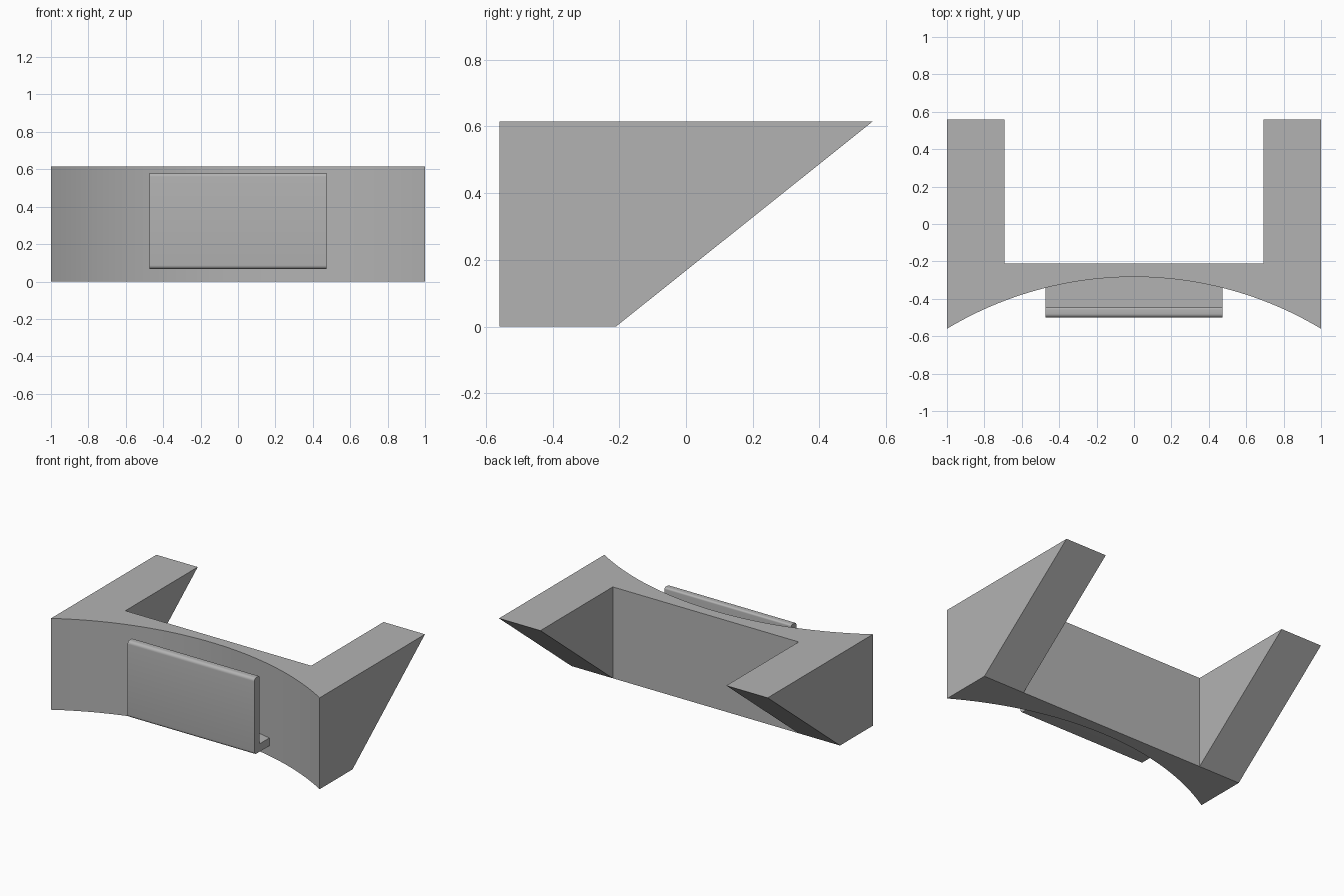
import bpy, bmesh, math
from mathutils import Vector

cube = bpy.data.objects.get("Cube")
if cube:
    bpy.data.objects.remove(cube)

grey = bpy.data.materials.new("plain_grey")
grey.use_nodes = True
colour = (0.45, 0.45, 0.45, 1)
grey.diffuse_color = colour
grey.node_tree.nodes["Principled BSDF"].inputs["Base Color"].default_value = colour

HEIGHT = 0.615
BACK, WALL, FRONT, MIDDLE = 0.56, -0.21, -0.56, -0.283


def prism(name, outline, offset, adjust=None):
    """Extrude a closed outline of 3D points along offset."""
    bm = bmesh.new()
    face = bm.faces.new([bm.verts.new(p) for p in outline])
    made = bmesh.ops.extrude_face_region(bm, geom=[face])
    moved = [g for g in made["geom"] if isinstance(g, bmesh.types.BMVert)]
    bmesh.ops.translate(bm, verts=moved, vec=offset)
    if adjust:
        adjust(bm)
    bmesh.ops.recalc_face_normals(bm, faces=bm.faces)
    mesh = bpy.data.meshes.new(name)
    bm.to_mesh(mesh)
    bm.free()
    mesh.materials.append(grey)
    obj = bpy.data.objects.new(name, mesh)
    bpy.context.collection.objects.link(obj)
    bpy.ops.object.select_all(action='DESELECT')
    obj.select_set(True)
    bpy.context.view_layer.objects.active = obj
    bpy.ops.object.shade_smooth_by_angle(angle=math.radians(30))
    return obj


def slope_arms(bm):
    """Pull the lower arm ends forward to the wall, making the undersides slope."""
    for v in bm.verts:
        if v.co.z < 0.01 and v.co.y > 0:
            v.co.y = WALL
    bmesh.ops.remove_doubles(bm, verts=bm.verts, dist=0.0005)


# Bracket body: concave front, straight back wall and two arms
sag = MIDDLE - FRONT
radius = (1 + sag * sag) / (2 * sag)
steps = 48
half_angle = math.asin(1 / radius)
outline = []
for i in range(steps + 1):
    a = half_angle * (2 * i / steps - 1)
    outline.append((radius * math.sin(a), MIDDLE - radius * (1 - math.cos(a)), 0))
outline += [(1, BACK, 0), (0.692, BACK, 0), (0.692, WALL, 0),
            (-0.692, WALL, 0), (-0.692, BACK, 0), (-1, BACK, 0)]
prism("bracket_body", outline, (0, 0, HEIGHT), slope_arms)


# Front clip: upright plate with a foot running back into the body
def rounded(points):
    """Round each (y, z, radius) corner of a right-angled outline."""
    result = []
    for i, (y, z, r) in enumerate(points):
        p = Vector((y, z))
        if r == 0:
            result.append((-0.472, y, z))
            continue
        before = (Vector(points[i - 1][:2]) - p).normalized() * r
        after = (Vector(points[(i + 1) % len(points)][:2]) - p).normalized() * r
        for k in range(7):
            t = math.pi / 2 * k / 6
            q = p + before * (1 - math.sin(t)) + after * (1 - math.cos(t))
            result.append((-0.472, q.x, q.y))
    return result


clip = rounded([(-0.5, 0.067, 0.02), (-0.25, 0.067, 0), (-0.25, 0.12, 0),
                (-0.445, 0.12, 0), (-0.445, 0.58, 0.012), (-0.5, 0.58, 0.02)])
prism("front_clip", clip, (0.944, 0, 0))
